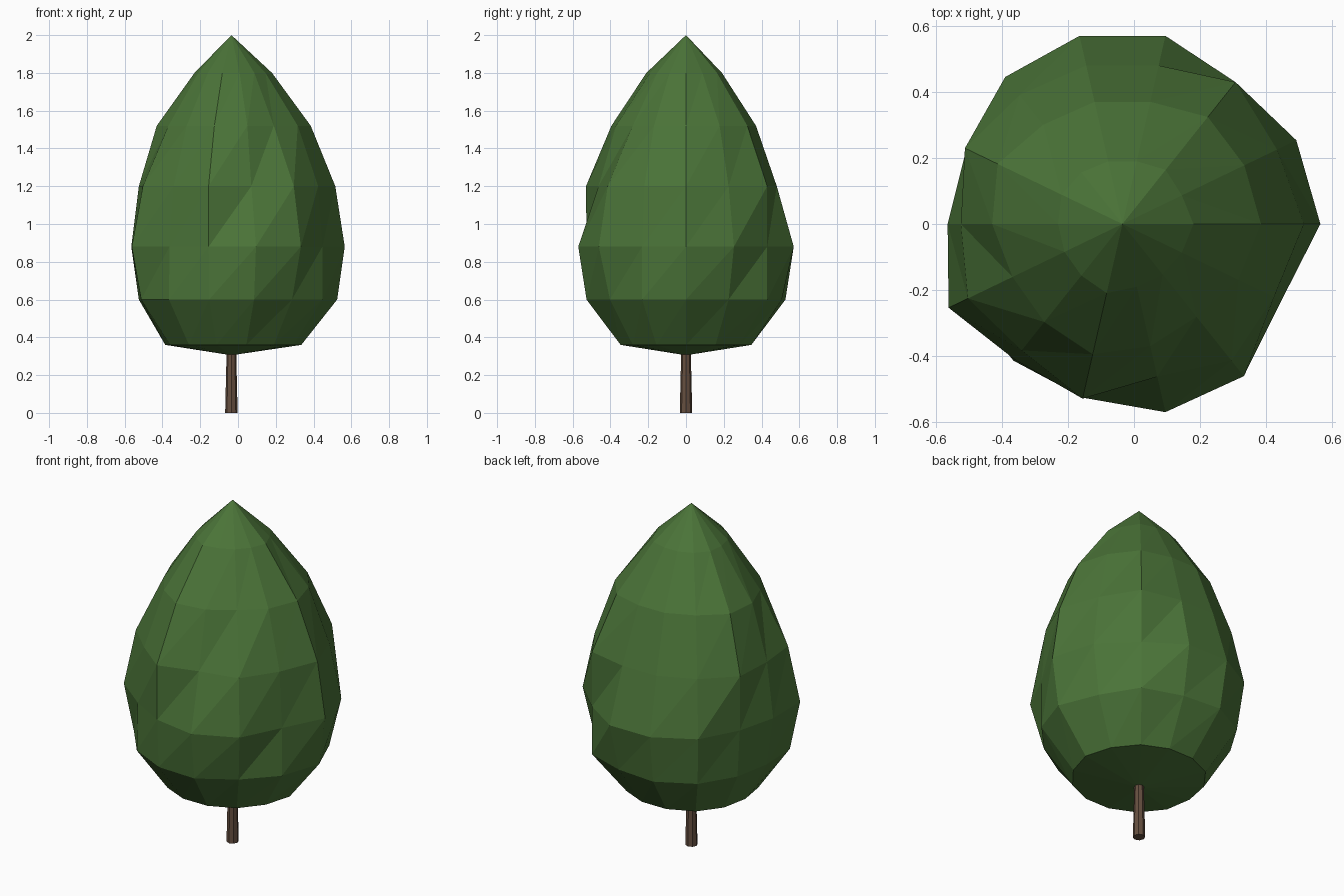
import bpy, bmesh, math

if "Cube" in bpy.data.objects:
    bpy.data.objects.remove(bpy.data.objects["Cube"])

CX = -0.035          # tree axis
SEGS = 14            # columns of the crown


def material(name, rgb):
    m = bpy.data.materials.new(name)
    m.diffuse_color = (*rgb, 1.0)
    m.use_nodes = True
    m.node_tree.nodes["Principled BSDF"].inputs["Base Color"].default_value = m.diffuse_color
    return m


def finish(bm, name, mat):
    bmesh.ops.recalc_face_normals(bm, faces=bm.faces)
    me = bpy.data.meshes.new(name)
    bm.to_mesh(me)
    bm.free()
    me.materials.append(mat)
    ob = bpy.data.objects.new(name, me)
    bpy.context.collection.objects.link(ob)
    return ob


green = material("leaf green", (0.07, 0.175, 0.04))
brown = material("bark brown", (0.13, 0.078, 0.05))

# Crown: stacked uneven rings (height, radius per column in hundredths)
rings = [
    (0.36, [37, 36, 36, 35.5, 35.5, 36, 35.5, 35, 36, 36, 35.5, 35.5, 36, 36]),
    (0.60, [56, 52, 55, 52, 54, 53, 50, 49, 53, 53, 53, 54, 51.5, 53.5]),
    (0.88, [60, 58.5, 55, 58.5, 58.5, 57, 52.5, 53, 58.5, 52.5, 54, 58.5, 59, 53.5]),
    (1.20, [55, 52, 55, 49.3, 49.3, 50, 53, 49, 52, 49, 54.3, 47.5, 53, 51]),
    (1.52, [42, 41, 41.5, 38, 38, 38.5, 42, 39.5, 37, 38, 40.5, 38, 36, 39]),
    (1.80, [21.5, 20, 21, 19.5, 19.5, 20, 20.5, 19.5, 19.5, 20, 21.5, 19.5, 19.5, 20]),
]
bm = bmesh.new()
loops = []
for z, radii in rings:
    loop = []
    for j, r in enumerate(radii):
        a = 2 * math.pi * j / SEGS
        loop.append(bm.verts.new((CX + r / 100 * math.cos(a), r / 100 * math.sin(a), z)))
    loops.append(loop)
base = bm.verts.new((CX, 0, 0.305))
tip = bm.verts.new((CX, 0, 2.0))
for j in range(SEGS):
    k = (j + 1) % SEGS
    bm.faces.new((base, loops[0][k], loops[0][j]))
    bm.faces.new((tip, loops[-1][j], loops[-1][k]))
    for lo, hi in zip(loops, loops[1:]):
        bm.faces.new((lo[j], lo[k], hi[k]))
        bm.faces.new((lo[j], hi[k], hi[j]))
finish(bm, "crown", green)

# Trunk: tapered eight-sided post
bm = bmesh.new()
bmesh.ops.create_cone(bm, cap_ends=True, segments=8, radius1=0.033, radius2=0.025, depth=0.34)
bmesh.ops.translate(bm, verts=bm.verts, vec=(CX, 0, 0.17))
finish(bm, "trunk", brown)
